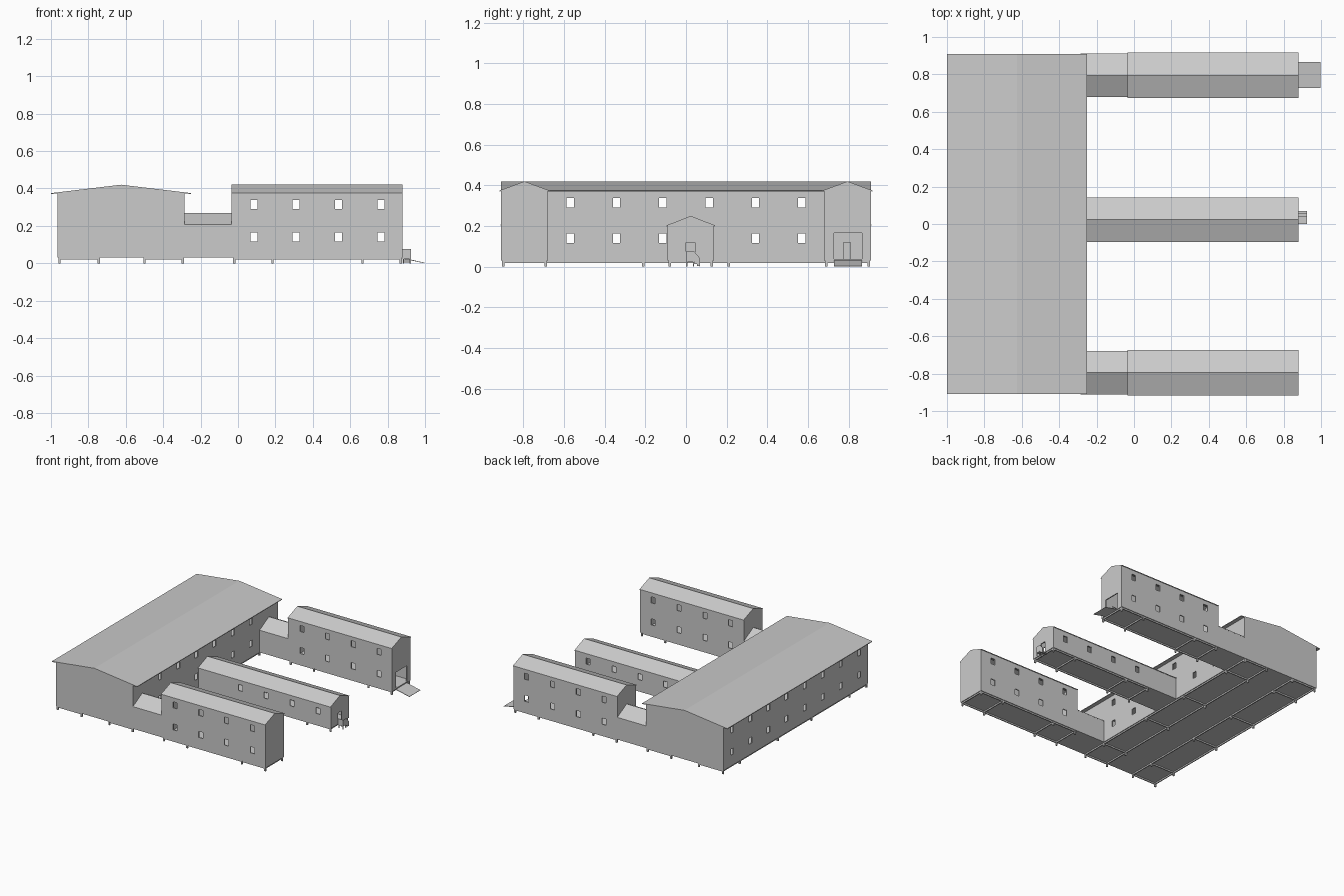
import bpy
import bmesh

old = bpy.data.objects.get("Cube")
if old:
    bpy.data.objects.remove(old, do_unlink=True)

grey = bpy.data.materials.new("plain_grey")
grey.use_nodes = True
grey.diffuse_color = (0.6, 0.6, 0.6, 1)
grey.node_tree.nodes["Principled BSDF"].inputs["Base Color"].default_value = grey.diffuse_color

FLOOR = 0.03
WALL = 0.008


def finish(bm, name):
    bmesh.ops.recalc_face_normals(bm, faces=bm.faces)
    mesh = bpy.data.meshes.new(name)
    bm.to_mesh(mesh)
    bm.free()
    mesh.materials.append(grey)
    obj = bpy.data.objects.new(name, mesh)
    bpy.context.scene.collection.objects.link(obj)
    return obj


def add_prism(bm, profile, axis, start, end):
    """Extrude a (u, z) profile along x or y."""
    def place(u, z, t):
        return (t, u, z) if axis == "x" else (u, t, z)
    face = bm.faces.new([bm.verts.new(place(u, z, start)) for u, z in profile])
    moved = bmesh.ops.extrude_face_region(bm, geom=[face])["geom"]
    shift = end - start
    vec = (shift, 0, 0) if axis == "x" else (0, shift, 0)
    bmesh.ops.translate(bm, vec=vec, verts=[v for v in moved if isinstance(v, bmesh.types.BMVert)])


def add_box(bm, x, y, z):
    add_prism(bm, [(x[0], z[0]), (x[1], z[0]), (x[1], z[1]), (x[0], z[1])], "y", *y)


def prism(name, profile, axis, start, end):
    bm = bmesh.new()
    add_prism(bm, profile, axis, start, end)
    return finish(bm, name)


def boxes(name, items):
    bm = bmesh.new()
    for item in items:
        add_box(bm, *item)
    return finish(bm, name)


def cut(obj, cutter):
    mod = obj.modifiers.new("opening", "BOOLEAN")
    mod.operation = "DIFFERENCE"
    mod.solver = "EXACT"
    mod.object = cutter
    graph = bpy.context.evaluated_depsgraph_get()
    mesh = bpy.data.meshes.new_from_object(obj.evaluated_get(graph))
    obj.modifiers.clear()
    obj.data = mesh
    bpy.data.objects.remove(cutter, do_unlink=True)


def building(name, axis, span, side, eave, ridge, overhang, holes):
    """Hollow gabled block with a thin roof and cut openings."""
    lo, hi = side
    mid = (lo + hi) / 2
    half = mid - lo
    slope = (ridge - eave) / (half + overhang)
    top = ridge - 0.005

    def gable(inset, base, drop):
        h = half - inset
        z = top - drop
        return [(mid - h, base), (mid + h, base), (mid + h, z - slope * h),
                (mid, z), (mid - h, z - slope * h)]

    shell = prism(name + "_walls", gable(0, FLOOR, 0), axis, *span)
    cut(shell, prism("room_cutter", gable(WALL, FLOOR + WALL, 0.003), axis,
                     span[0] + WALL, span[1] - WALL))
    if holes:
        cut(shell, boxes("hole_cutter", holes))
    reach = half + overhang
    prism(name + "_roof", [(mid - reach, eave - 0.005), (mid, top), (mid + reach, eave - 0.005),
                           (mid + reach, eave), (mid, ridge), (mid - reach, eave)], axis, *span)


def around(c, r):
    return (c - r, c + r)


# Window positions
STOREYS = (0.14, 0.315)
WIN_X = (0.085, 0.31, 0.537, 0.765)
WIN_W, WIN_H = 0.018, 0.024
EAST = 0.88


def wing_windows(side, storeys):
    return [(around(x, WIN_W), (side[0] - 0.02, side[1] + 0.02), around(z, WIN_H))
            for x in WIN_X for z in storeys]


# Main hall
main_x = (-0.965, -0.285)
main_holes = []
for i in range(8):
    y = (i - 3.5) * 0.228
    for z in STOREYS:
        main_holes.append((around(main_x[0], 0.02), around(y, WIN_W), around(z, WIN_H)))
        if 0 < i < 7:
            main_holes.append((around(main_x[1], 0.02), around(y, WIN_W), around(z, WIN_H)))
building("main_hall", "y", (-0.91, 0.91), main_x, 0.375, 0.42, 0.035, main_holes)

# Front and back wings with their low link passages
front_side, back_side, middle_side = (-0.91, -0.68), (0.68, 0.91), (-0.09, 0.137)
ramp_y = (0.728, 0.865)
ramp_door = (around(EAST, 0.02), ramp_y, (FLOOR + WALL, 0.165))
inner_door = (around(-0.035, 0.02), (0.775, 0.81), (FLOOR + WALL, 0.12))
for label, side, doors in (("front", front_side, []), ("back", back_side, [ramp_door, inner_door])):
    building(label + "_wing", "x", (-0.035, EAST), side, 0.375, 0.42, 0.007,
             wing_windows(side, STOREYS) + doors)
    building(label + "_link", "x", (-0.285, -0.035), side, 0.207, 0.27, 0.002, [])

# Middle wing
middle_door = (around(EAST, 0.02), (0.0, 0.045), (FLOOR + WALL, 0.12))
building("middle_wing", "x", (-0.285, EAST), middle_side, 0.203, 0.25, 0.006,
         wing_windows(middle_side, STOREYS[:1]) + [middle_door])

# Entrance ramp
prism("entrance_ramp", [(EAST, 0.03), (0.997, 0.003), (0.997, 0.0), (EAST, 0.025)], "y", *ramp_y)

# Entrance landing, steps and side rails
stair_x = (EAST, 0.925)
boxes("entrance_landing", [(stair_x, (0.0, 0.04), (0.024, 0.03)),
                           (stair_x, (0.04, 0.055), (0.014, 0.02)),
                           (stair_x, (0.055, 0.07), (0.004, 0.01))])
boxes("landing_side_rail", [(stair_x, (0.0, 0.003), (0.03, 0.075))])
boxes("landing_posts", [(around(x, 0.003), around(y, 0.003), (0.0, 0.03))
                        for x in (0.885, 0.921) for y in (0.004, 0.037)])
prism("stair_rail", [(0.0, 0.024), (0.04, 0.024), (0.07, 0.0), (0.07, 0.04),
                     (0.04, 0.075), (0.0, 0.075)], "x", 0.922, 0.925)

# Foundation legs and beams
main_leg_x = (-0.955, -0.745, -0.5, -0.295)
main_leg_y = (-0.9, -0.69, -0.21, 0.21, 0.69, 0.9)
wing_leg_x = (-0.02, 0.185, 0.665, 0.87)
legs, beams = [], []
R = 0.006
BEAM_Z = (0.019, FLOOR)


def leg(x, y):
    legs.append((around(x, R), around(y, R), (0, FLOOR)))


for x in main_leg_x:
    beams.append((around(x, 0.004), (-0.9, 0.9), BEAM_Z))
    for y in main_leg_y:
        leg(x, y)
for y in main_leg_y:
    for pair in (main_leg_x[:2], main_leg_x[2:]):
        beams.append((pair, around(y, 0.004), BEAM_Z))
for side in (front_side, middle_side, back_side):
    edges = (side[0] + 0.01, side[1] - 0.01)
    for y in edges:
        beams.append(((wing_leg_x[0], wing_leg_x[-1]), around(y, 0.004), BEAM_Z))
        for x in wing_leg_x:
            leg(x, y)
    for x in wing_leg_x:
        beams.append((around(x, 0.004), edges, BEAM_Z))
boxes("foundation_legs", legs)
boxes("foundation_beams", beams)
